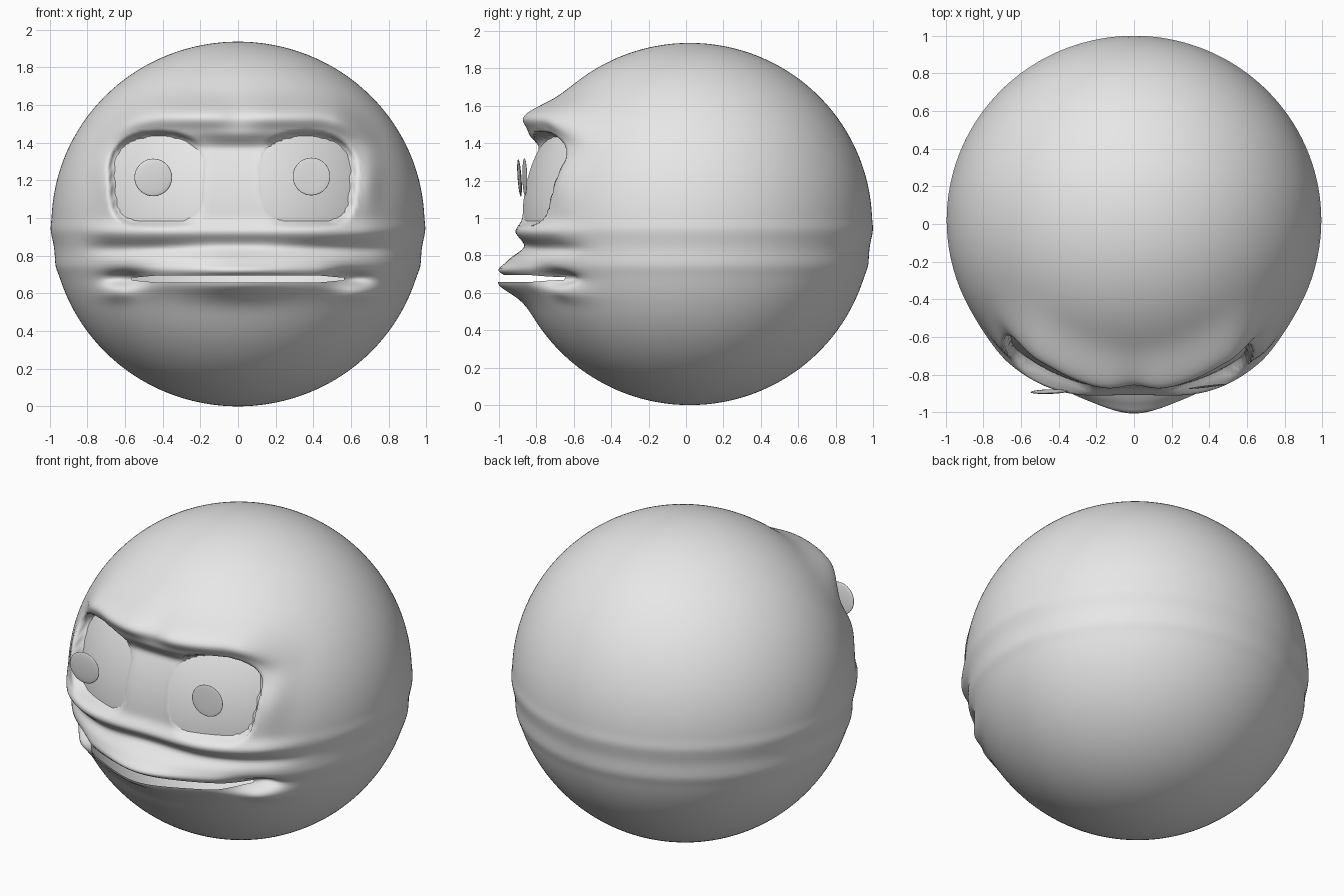
import bpy, bmesh, math
from mathutils import Vector

cube = bpy.data.objects.get("Cube")
if cube:
    bpy.data.objects.remove(cube)

RX, RY, RZ, CY = 0.99, 0.975, 0.968, 0.02
EYES = {"right": -0.42, "left": 0.36}

grey = bpy.data.materials.new("light_grey")
grey.use_nodes = True
colour = (0.8, 0.8, 0.8, 1)
grey.diffuse_color = colour
grey.node_tree.nodes["Principled BSDF"].inputs["Base Color"].default_value = colour


def bump(t, width):
    return math.exp(-(t / width) ** 2)


def step(a, b, t):
    t = min(1, max(0, (t - a) / (b - a)))
    return t * t * (3 - 2 * t)


def finish(bm, name):
    mesh = bpy.data.meshes.new(name)
    bm.to_mesh(mesh)
    bm.free()
    mesh.materials.append(grey)
    for p in mesh.polygons:
        p.use_smooth = True
    ob = bpy.data.objects.new(name, mesh)
    bpy.context.collection.objects.link(ob)
    return ob


def front_y(x, z):
    return CY - RY * math.sqrt(max(0, 1 - (x / RX) ** 2 - ((z - RZ) / RZ) ** 2))


# Eye outline: a rounded square with an arched top, narrower at the bottom
def eye_point(cx, u, v):
    z = 1.18 + 0.2 * v + 0.055 * step(-0.5, 1, v) * (1 - u * u)
    return cx + 0.235 * u * (1 + 0.05 * v), z


def eye_radius(cx, x, z):
    u0 = (x - cx) / 0.235
    arch = 0.055 * max(0, 1 - u0 * u0) * step(1.08, 1.38, z)
    v = (z - 1.18 - arch) / 0.2
    u = u0 / (1 + 0.05 * max(-1, min(1, v)))
    return (u ** 4 + v ** 4) ** 0.25


# Forward relief of the face over the plain ball
def relief(x, z):
    ax = abs(x)
    d = -0.085 * bump(x, 0.35) * step(0.77, 0.86, z) * (1 - step(1.36, 1.46, z))
    # brows
    zb = 1.545 - 1.2 * max(0, ax - 0.4) ** 2
    t = z - zb
    d += 0.12 * bump(t, 0.085 if t > 0 else 0.075) * (1 - step(0.5, 0.78, ax)) * (1 - 0.3 * bump(x, 0.1))
    # cheek folds
    side = 1 - step(0.65, 0.88, ax)
    d += 0.035 * bump(z - 0.925, 0.045) * side
    d -= 0.03 * bump(z - 0.835, 0.035) * side * step(0.1, 0.5, ax)
    # outer socket rims
    d += 0.03 * bump(ax - 0.7, 0.06) * bump(z - 1.2, 0.15)
    # lips and mouth corners
    lip = (0.03 + 0.07 * bump(x, 0.25)) * (1 - step(0.42, 0.6, ax))
    if z < 0.68:
        d += lip * bump(z - 0.66, 0.085)
    else:
        d += 0.8 * lip * bump(z - 0.71, 0.05)
    d -= 0.1 * bump(ax - 0.6, 0.1) * bump(z - 0.68, 0.035)
    d += 0.035 * bump(ax - 0.64, 0.1) * bump(z - 0.6, 0.045)
    # eye sockets
    for cx in EYES.values():
        r = eye_radius(cx, x, z)
        d += (-0.07 - d) * (1 - step(1.0, 1.15, r))
        d -= 0.05 * (1 - step(0.86, 0.98, r))
    return d


# Head: ball with a sculpted front and an open mouth slit
bm = bmesh.new()
bmesh.ops.create_uvsphere(bm, u_segments=256, v_segments=200, radius=1)
for v in bm.verts:
    v.co = Vector((v.co.x * RX, v.co.y * RY + CY, (v.co.z + 1) * RZ))
SLIT = 0.68
slit = []
for f in bm.faces:
    c = f.calc_center_median()
    zs = [v.co.z for v in f.verts]
    if c.y < 0 and abs(c.x) < 0.57 and min(zs) <= SLIT < max(zs):
        slit.append(f)
row_low = min(v.co.z for v in slit[0].verts)
row_mid = row_low + (max(v.co.z for v in slit[0].verts) - row_low) / 2
bmesh.ops.delete(bm, geom=slit, context='FACES')
for v in bm.verts:
    x, y, z = v.co
    ring = 0.005 * (bump(z - 0.94, 0.04) - bump(z - 0.84, 0.05) + bump(z - 0.74, 0.04))
    v.co.x *= 1 + ring
    v.co.y = CY + (y - CY) * (1 + ring)
    if y < 0:
        mask = step(0.1, 0.4, (CY - y) / RY)
        up = z > row_mid
        v.co.y -= mask * relief(x, max(z, 0.681) if up else min(z, 0.679))
        gape = mask * (1 - step(0.4, 0.575, abs(x))) * bump(z - row_mid, 0.05)
        v.co.z += (0.012 if up else -0.012) * gape
finish(bm, "head")

# Eyes: curved patches set into the sockets
for name, cx in EYES.items():
    bm = bmesh.new()
    rings, n = 12, 72
    centre = bm.verts.new((cx, front_y(cx, 1.2) + 0.07, eye_point(cx, 0, 0)[1]))
    last = None
    for i in range(1, rings + 1):
        loop = []
        for k in range(n):
            a = math.tau * k / n
            c, s = math.cos(a), math.sin(a)
            r = 1.02 * i / rings / (c ** 4 + s ** 4) ** 0.25
            x, z = eye_point(cx, r * c, r * s)
            loop.append(bm.verts.new((x, front_y(x, z) + 0.07, z)))
        for k in range(n):
            j = (k + 1) % n
            if last:
                bm.faces.new((last[k], loop[k], loop[j], last[j]))
            else:
                bm.faces.new((centre, loop[k], loop[j]))
        last = loop
    centre.co.y = front_y(cx, centre.co.z) + 0.07
    finish(bm, name + "_eye")

# Pupils: thin lenses floating in front of the eyes
for name, spot, thick, tilt in (("right", (-0.45, -0.89, 1.215), 0.01, (0.07, 0, 0.03)),
                                ("left", (0.39, -0.862, 1.22), 0.005, (0.02, 0, 0.12))):
    bm = bmesh.new()
    bmesh.ops.create_uvsphere(bm, u_segments=48, v_segments=16, radius=0.1)
    for v in bm.verts:
        v.co = Vector((v.co.x, -v.co.z * thick / 0.1, v.co.y))
    bmesh.ops.recalc_face_normals(bm, faces=bm.faces)
    ob = finish(bm, name + "_pupil")
    ob.location = spot
    ob.rotation_euler = tilt
